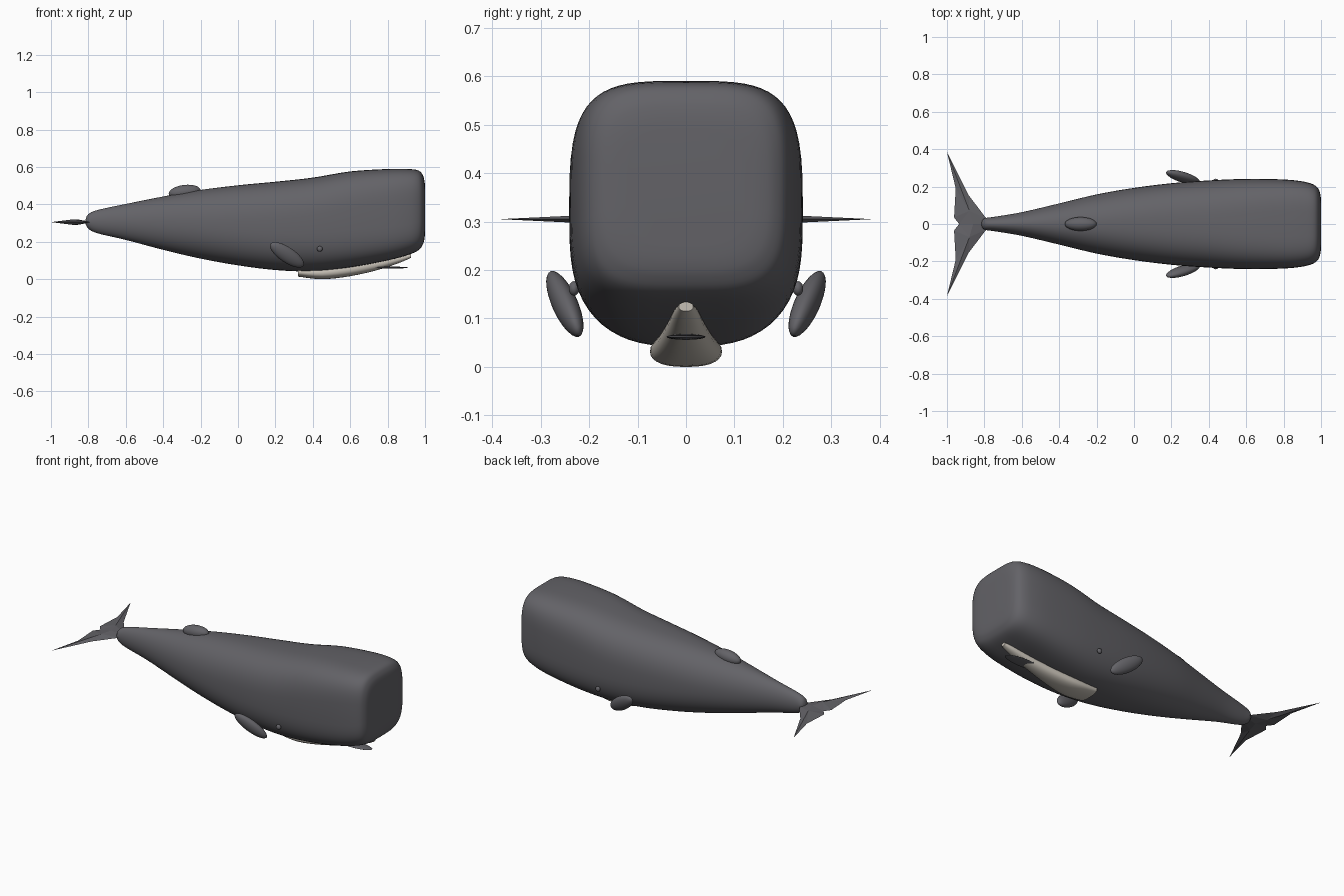
import bpy, bmesh, math
from mathutils import Vector, Matrix

cube = bpy.data.objects.get("Cube")
if cube:
    bpy.data.objects.remove(cube, do_unlink=True)


def material(name, rgb):
    m = bpy.data.materials.new(name)
    m.use_nodes = True
    m.diffuse_color = (*rgb, 1)
    m.node_tree.nodes["Principled BSDF"].inputs["Base Color"].default_value = (*rgb, 1)
    return m


skin = material("grey skin", (0.125, 0.123, 0.136))
pale = material("pale jaw", (0.56, 0.52, 0.46))


def finish(bm, name, mat, smooth=None):
    bmesh.ops.recalc_face_normals(bm, faces=bm.faces)
    mesh = bpy.data.meshes.new(name)
    bm.to_mesh(mesh)
    bm.free()
    mesh.materials.append(mat)
    ob = bpy.data.objects.new(name, mesh)
    bpy.context.collection.objects.link(ob)
    if smooth:
        bpy.ops.object.select_all(action="DESELECT")
        ob.select_set(True)
        bpy.context.view_layer.objects.active = ob
        bpy.ops.object.shade_smooth_by_angle(angle=math.radians(smooth))
    return ob


def refine(stations, steps):
    """Catmull-Rom interpolation through the stations."""
    pts = [Vector(s) for s in stations]
    out = []
    for i in range(len(pts) - 1):
        a, b, c, d = pts[max(i - 1, 0)], pts[i], pts[i + 1], pts[min(i + 2, len(pts) - 1)]
        for k in range(steps):
            t = k / steps
            out.append(0.5 * (2 * b + (c - a) * t + (2 * a - 5 * b + 4 * c - d) * t * t
                              + (3 * b - a - 3 * c + d) * t ** 3))
    return out + [pts[-1]]


def loft(name, stations, mat, sides, steps, smooth):
    """Superelliptic rings along x: (x, bottom, top, half width, exponent)."""
    bm = bmesh.new()
    rings = []
    for x, low, high, half, power in refine(stations, steps):
        ring = []
        for k in range(sides):
            a = 2 * math.pi * k / sides
            c, s = math.cos(a), math.sin(a)
            y = half * math.copysign(abs(c) ** (2 / power), c)
            z = (low + high) / 2 + (high - low) / 2 * math.copysign(abs(s) ** (2 / power), s)
            ring.append(bm.verts.new((x, y, z)))
        rings.append(ring)
    for r, q in zip(rings, rings[1:]):
        for k in range(sides):
            n = (k + 1) % sides
            bm.faces.new((r[k], r[n], q[n], q[k]))
    bm.faces.new(rings[0])
    bm.faces.new(rings[-1])
    return finish(bm, name, mat, smooth)


def ellipsoid(name, centre, axes, radii, mat):
    """Sphere stretched along two given axes and their cross product."""
    u = Vector(axes[0]).normalized()
    v = Vector(axes[1])
    v = (v - u * v.dot(u)).normalized()
    basis = Matrix((u, v, u.cross(v))).transposed()
    turn = Matrix.Translation(centre) @ basis.to_4x4() @ Matrix.Diagonal((*radii, 1))
    bm = bmesh.new()
    bmesh.ops.create_uvsphere(bm, u_segments=24, v_segments=14, radius=1, matrix=turn)
    return finish(bm, name, mat, 60)


# Body: slim tail growing into a blunt, boxy head
loft("body", [
    (-0.815, 0.295, 0.32, 0.01, 2), (-0.80, 0.27, 0.348, 0.03, 2),
    (-0.75, 0.245, 0.37, 0.038, 2), (-0.6, 0.21, 0.402, 0.063, 2),
    (-0.4, 0.157, 0.442, 0.11, 2.1), (-0.2, 0.11, 0.477, 0.158, 2.2),
    (0, 0.074, 0.502, 0.193, 2.4), (0.2, 0.049, 0.521, 0.218, 2.6),
    (0.4, 0.042, 0.543, 0.233, 2.8), (0.6, 0.063, 0.576, 0.241, 3.2),
    (0.8, 0.1, 0.589, 0.238, 3.6), (0.91, 0.13, 0.589, 0.226, 3.8),
    (0.965, 0.155, 0.581, 0.208, 3.8), (0.988, 0.185, 0.556, 0.184, 3.7),
    (0.997, 0.215, 0.525, 0.155, 3.6), (1.0, 0.25, 0.49, 0.12, 3.5),
], skin, 64, 4, 60)

# Lower jaw: narrow pale trough rising to the snout
loft("lower_jaw", [
    (0.32, 0.014, 0.06, 0.07, 2.4), (0.45, 0, 0.065, 0.074, 2.4),
    (0.6, 0.016, 0.085, 0.058, 2.3), (0.75, 0.05, 0.11, 0.04, 2.2),
    (0.87, 0.09, 0.128, 0.026, 2.2), (0.925, 0.115, 0.134, 0.015, 2.2),
], pale, 28, 4, 50)
ellipsoid("mouth_plate", (0.78, 0, 0.062), ((1, 0, 0), (0, 1, 0)), (0.13, 0.04, 0.006), skin)

# Low back hump
ellipsoid("back_hump", (-0.285, 0, 0.466), ((1, 0, 0.12), (0, 1, 0)), (0.086, 0.037, 0.038), skin)

# Paired side fins and eyes
for side, label in ((-1, "front"), (1, "back")):
    ellipsoid(label + "_side_fin", (0.262, side * 0.25, 0.13),
              ((-0.8, side * 0.26, 0.54), (0.55, side * 0.2, 0.8)), (0.11, 0.042, 0.026), skin)
    ellipsoid(label + "_eye", (0.437, side * 0.231, 0.162),
              ((1, 0, 0), (0, 1, 0)), (0.015, 0.011, 0.015), skin)

# Tail flukes: faceted wedges with a raised ridge above and below
outline = [(-0.78, 0), (-0.79, 0.03), (-0.885, 0.155), (-1.0, 0.385),
           (-0.953, 0.19), (-0.962, 0.035), (-0.935, 0)]
for side, label in ((-1, "front"), (1, "back")):
    bm = bmesh.new()
    rim = [bm.verts.new((x, side * y, 0.305)) for x, y in outline]
    for lift in (-1, 1):
        ridge = bm.verts.new((-0.88, side * 0.07, 0.305 + lift * 0.015))
        root = bm.verts.new((-0.86, 0, 0.305 + lift * 0.015))
        for a, b in zip(rim, rim[1:]):
            bm.faces.new((a, b, ridge))
        bm.faces.new((rim[-1], root, ridge))
        bm.faces.new((root, rim[0], ridge))
    finish(bm, label + "_fluke", skin)
